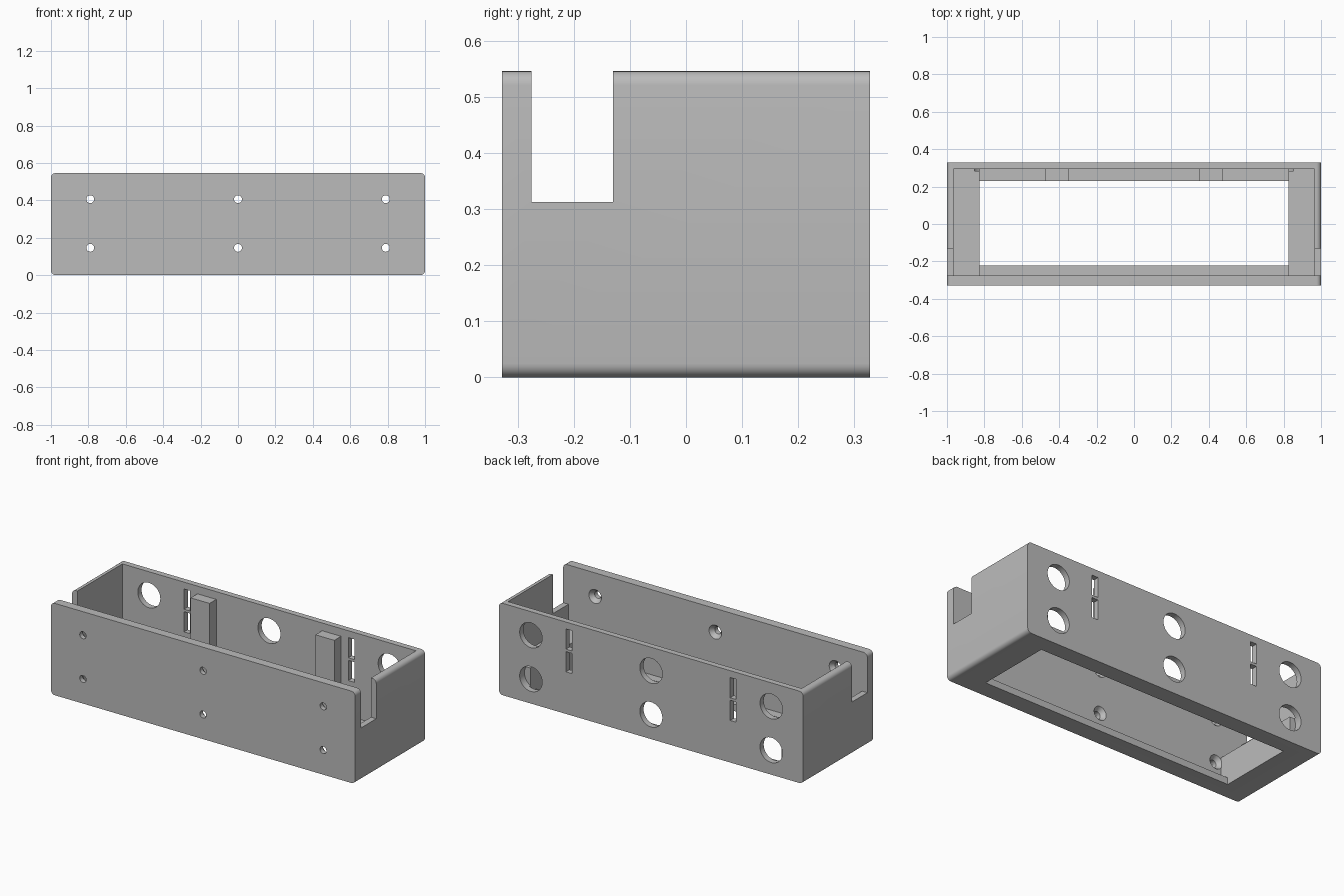
import bpy, math

if "Cube" in bpy.data.objects:
    bpy.data.objects.remove(bpy.data.objects["Cube"])

grey = bpy.data.materials.new("plain grey")
grey.use_nodes = True
COLOUR = (0.5, 0.5, 0.5, 1)
grey.diffuse_color = COLOUR
grey.node_tree.nodes["Principled BSDF"].inputs["Base Color"].default_value = COLOUR


def box(name, x, y, z):
    """Box from (low, high) ranges on each axis."""
    bpy.ops.mesh.primitive_cube_add(size=1)
    ob = bpy.context.object
    ob.name = name
    for i, (low, high) in enumerate((x, y, z)):
        ob.location[i] = (low + high) / 2
        ob.scale[i] = high - low
    bpy.ops.object.transform_apply(location=True, rotation=True, scale=True)
    ob.data.materials.append(grey)
    return ob


def tube(name, x, z, y, r_front, r_back):
    """Cylinder or cone lying along y, from y[0] to y[1]."""
    bpy.ops.mesh.primitive_cone_add(
        vertices=48, radius1=r_back, radius2=r_front, depth=y[1] - y[0],
        location=(x, (y[0] + y[1]) / 2, z), rotation=(math.pi / 2, 0, 0))
    ob = bpy.context.object
    ob.name = name
    ob.data.materials.append(grey)
    return ob


def apply_modifier(ob, mod):
    bpy.context.view_layer.objects.active = ob
    bpy.ops.object.modifier_apply(modifier=mod.name)


def cut(ob, cutter):
    mod = ob.modifiers.new("cut", "BOOLEAN")
    mod.operation = "DIFFERENCE"
    mod.solver = "EXACT"
    mod.object = cutter
    apply_modifier(ob, mod)
    bpy.data.objects.remove(cutter)


W, D, H = 1.0, 0.328, 0.546
FRONT, BACK = -0.275, 0.293      # inner faces of the front and back walls
LEDGE, BLOCK = 0.04, 0.185       # heights of the long ledges and end blocks

# Outer case with its four long side edges rounded
case = box("case", (-W, W), (-D, D), (0, H))
weights = case.data.attributes.new("bevel_weight_edge", "FLOAT", "EDGE")
for e in case.data.edges:
    a, b = (case.data.vertices[i].co for i in e.vertices)
    weights.data[e.index].value = 1.0 if abs(a.y - b.y) > 0.1 else 0.0
bevel = case.modifiers.new("round", "BEVEL")
bevel.limit_method = "WEIGHT"
bevel.width = 0.025
bevel.segments = 6
apply_modifier(case, bevel)

# Cavity above the end blocks, deeper bay between them, and open floor
cut(case, box("cavity", (-0.965, 0.965), (FRONT, BACK), (BLOCK, 1)))
cut(case, box("bay", (-0.825, 0.825), (FRONT, BACK), (LEDGE, 1)))
cut(case, box("opening", (-0.825, 0.825), (-0.222, 0.23), (-0.1, 1)))

# Notch in each end wall
for s in (-1, 1):
    cut(case, box("notch", sorted((s * 0.9, s * 1.1)), (FRONT, -0.13), (0.313, 1)))

# Countersunk screw holes in front, access holes opposite in the back
for x in (-0.79, 0, 0.79):
    for z in (0.146, 0.406):
        cut(case, tube("screw_hole", x, z, (-0.4, -0.2), 0.021, 0.021))
        cut(case, tube("countersink", x, z, (-0.3, FRONT + 0.001), 0.021, 0.042))
        cut(case, tube("access_hole", x, z, (0.283, 0.4), 0.074, 0.074))

# Paired strap slots in the back wall
for x in (-0.54, 0.54):
    for low in (0.25, 0.385):
        cut(case, box("slot", (x - 0.02, x + 0.02), (0.25, 0.4), (low, low + 0.12)))

# Upright posts against the back wall
for name, x in (("right_post", -0.41), ("left_post", 0.41)):
    box(name, (x - 0.062, x + 0.062), (0.23, BACK), (LEDGE, 0.5))

bpy.ops.object.select_all(action="DESELECT")
case.select_set(True)
bpy.context.view_layer.objects.active = case
bpy.ops.object.shade_smooth_by_angle(angle=math.radians(30))
